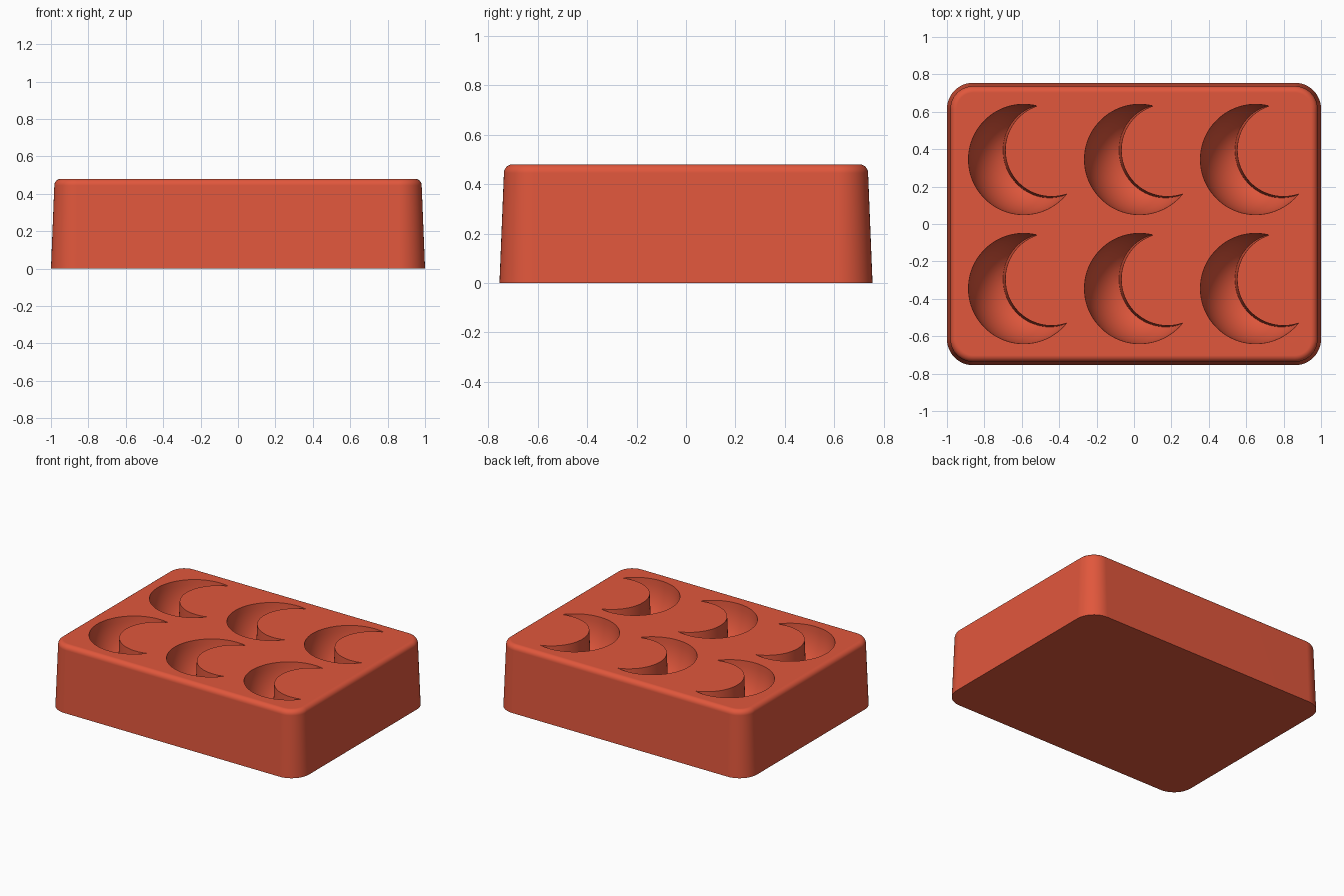
import bpy, bmesh
from math import sin, cos, pi, radians

cube = bpy.data.objects.get("Cube")
if cube:
    bpy.data.objects.remove(cube, do_unlink=True)

HEIGHT = 0.48
DEPTH = 0.31

terracotta = bpy.data.materials.new("terracotta red silicone")
colour = (0.75, 0.095, 0.045, 1)
terracotta.use_nodes = True
terracotta.diffuse_color = colour
bsdf = next(n for n in terracotta.node_tree.nodes if n.type == 'BSDF_PRINCIPLED')
bsdf.inputs["Base Color"].default_value = colour


def loft(name, rings):
    """Closed solid through equal-length rings, listed from bottom to top."""
    bm = bmesh.new()
    loops = [[bm.verts.new(p) for p in ring] for ring in rings]
    n = len(loops[0])
    for low, high in zip(loops, loops[1:]):
        for i in range(n):
            j = (i + 1) % n
            bm.faces.new((low[i], low[j], high[j], high[i]))
    bm.faces.new(loops[0][::-1])
    bm.faces.new(loops[-1])
    mesh = bpy.data.meshes.new(name)
    bm.to_mesh(mesh)
    bm.free()
    mesh.materials.append(terracotta)
    obj = bpy.data.objects.new(name, mesh)
    bpy.context.collection.objects.link(obj)
    return obj


def circle(x, y, z, r, n=96):
    return [(x + r * cos(2 * pi * i / n), y + r * sin(2 * pi * i / n), z) for i in range(n)]


def rounded_rect(hx, hy, r, z, steps=12):
    points = []
    for k, (sx, sy) in enumerate([(1, 1), (-1, 1), (-1, -1), (1, -1)]):
        for s in range(steps + 1):
            a = pi / 2 * (k + s / steps)
            points.append((sx * (hx - r) + r * cos(a), sy * (hy - r) + r * sin(a), z))
    return points


def subtract(target, cutter):
    mod = target.modifiers.new("cut", 'BOOLEAN')
    mod.operation = 'DIFFERENCE'
    mod.solver = 'EXACT'
    mod.object = cutter
    bpy.ops.object.select_all(action='DESELECT')
    bpy.context.view_layer.objects.active = target
    target.select_set(True)
    bpy.ops.object.modifier_apply(modifier=mod.name)
    bpy.data.objects.remove(cutter, do_unlink=True)


# Tapered block with rounded corners and a soft top edge
fillet = 0.035
profile = [(0, 0)]
for i in range(7):
    a = pi / 2 * i / 6
    profile.append((0.018 + fillet * (1 - cos(a)), HEIGHT - fillet * (1 - sin(a))))
block = loft("mould_block", [rounded_rect(1 - d, 0.755 - d, 0.14 - d, z) for d, z in profile])

# Crescent cavities: a round-bottomed bowl less a tapered pillar
for row in (-1, 1):
    for col in (-1, 0, 1):
        x, y = col * 0.62 + 0.03, row * 0.345
        bowl_rings = []
        for i in range(13):
            a = pi / 2 * i / 12
            r = 0.075 + 0.22 * sin(a)
            bowl_rings.append(circle(x, y, HEIGHT - DEPTH * cos(a), r))
        bowl_rings.append(circle(x, y, HEIGHT + 0.04, 0.295))
        bowl = loft("crescent_cutter", bowl_rings)
        pillar = loft("pillar_cutter", [
            circle(x + 0.15, y + 0.05, HEIGHT - 0.4, 0.264),
            circle(x + 0.15, y + 0.05, HEIGHT + 0.08, 0.245)])
        subtract(bowl, pillar)
        bowl.hide_render = True
        subtract(block, bowl)

# Smooth curved walls while keeping the cavity rims crisp
bpy.ops.object.select_all(action='DESELECT')
block.select_set(True)
bpy.context.view_layer.objects.active = block
bpy.ops.object.shade_smooth_by_angle(angle=radians(35))
flat = block.modifiers.new("flat_top_normals", 'WEIGHTED_NORMAL')
flat.keep_sharp = True
